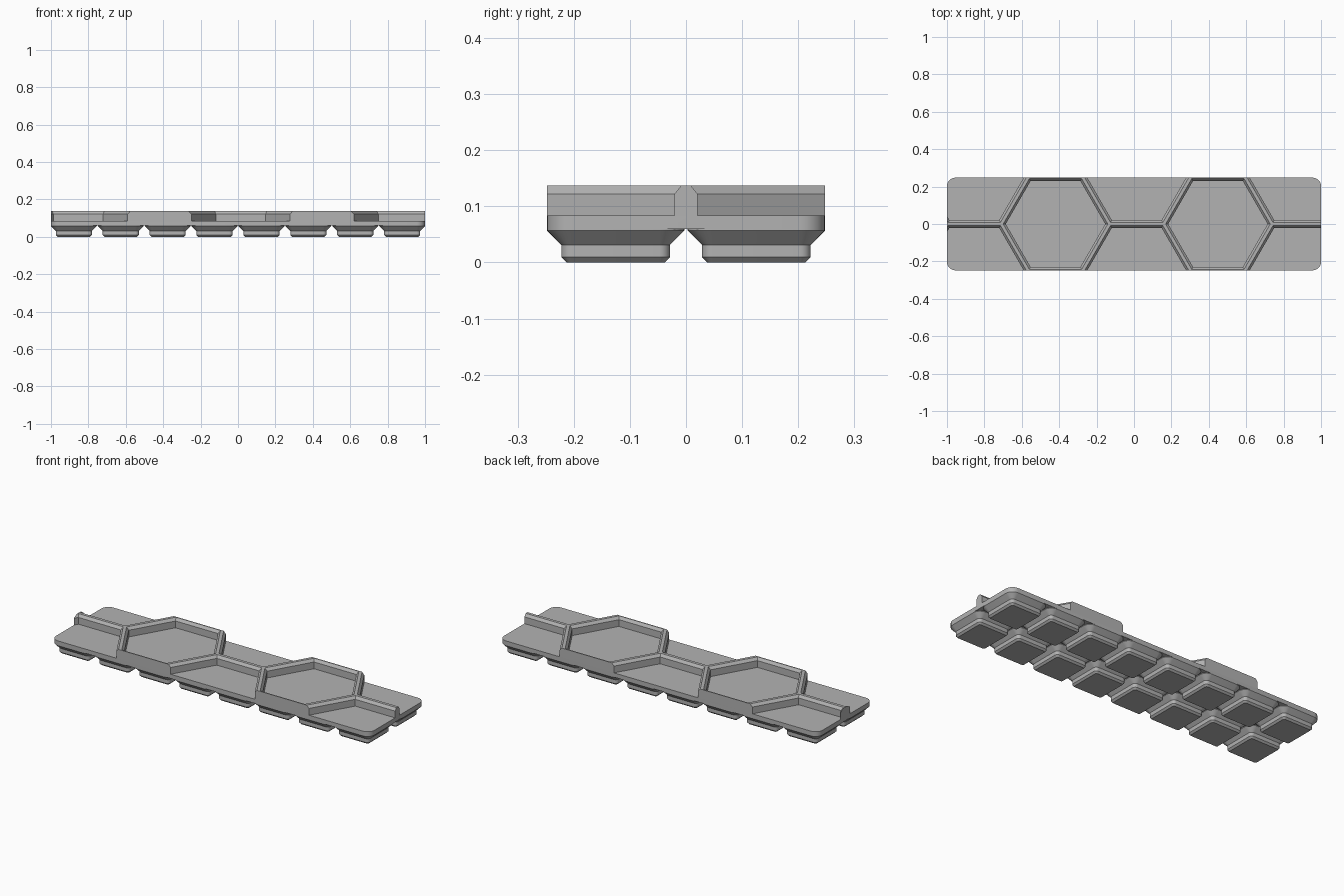
import bpy, bmesh, math

cube = bpy.data.objects.get("Cube")
if cube:
    bpy.data.objects.remove(cube, do_unlink=True)

PITCH = 0.2507           # spacing of the feet
GAP = 0.006              # clearance between neighbouring feet
COLS, ROWS = 8, 2
WIDTH, DEPTH = COLS * PITCH - GAP, ROWS * PITCH - GAP
CORNER = 0.0445
SLAB_BOTTOM, FLOOR, RIDGE_TOP = 0.0597, 0.0836, 0.137
APOTHEM = PITCH          # hexagon cell, centre to flat side
SHIFT = 0.0145           # hexagon pattern offset along x

grey = bpy.data.materials.new("plain grey")
grey.use_nodes = True
grey.diffuse_color = (0.45, 0.45, 0.45, 1)
grey.node_tree.nodes["Principled BSDF"].inputs["Base Color"].default_value = grey.diffuse_color


def rounded_rect(w, d, r, steps=8):
    """Outline of a rounded rectangle, counter-clockwise."""
    points = []
    for q, (sx, sy) in enumerate([(1, 1), (-1, 1), (-1, -1), (1, -1)]):
        for i in range(steps + 1):
            a = (q + i / steps) * math.pi / 2
            points.append((sx * (w / 2 - r) + r * math.cos(a),
                           sy * (d / 2 - r) + r * math.sin(a)))
    return points


def hexagon(apothem):
    radius = apothem / math.cos(math.pi / 6)
    return [(radius * math.cos(i * math.pi / 3), radius * math.sin(i * math.pi / 3))
            for i in range(6)]


def loft(bm, sections, centre=(0, 0), top=True):
    """Skin a stack of (outline, height) sections."""
    rings = [[bm.verts.new((x + centre[0], y + centre[1], z)) for x, y in outline]
             for outline, z in sections]
    for low, high in zip(rings, rings[1:]):
        for i in range(len(low)):
            j = (i + 1) % len(low)
            bm.faces.new((low[i], low[j], high[j], high[i]))
    bm.faces.new(rings[0][::-1])
    if top:
        bm.faces.new(rings[-1])


def make_object(name, bm):
    mesh = bpy.data.meshes.new(name)
    bm.to_mesh(mesh)
    bm.free()
    mesh.materials.append(grey)
    obj = bpy.data.objects.new(name, mesh)
    bpy.context.collection.objects.link(obj)
    return obj


def select_only(obj):
    bpy.ops.object.select_all(action='DESELECT')
    obj.select_set(True)
    bpy.context.view_layer.objects.active = obj


# Stepped feet: chamfer, straight wall, wide chamfer
foot_profile = [(0.0352, 0), (0.0257, 0.0095), (0.0257, 0.031),
                (0, 0.0567), (0, SLAB_BOTTOM)]
side = PITCH - GAP
for row in range(ROWS):
    for col in range(COLS):
        bm = bmesh.new()
        loft(bm, [(rounded_rect(side - 2 * inset, side - 2 * inset, CORNER - inset), z)
                  for inset, z in foot_profile],
             ((col - (COLS - 1) / 2) * PITCH, (row - (ROWS - 1) / 2) * PITCH), top=False)
        foot = make_object(f"foot_{row + 1}_{col + 1}", bm)
        select_only(foot)
        bpy.ops.object.shade_smooth_by_angle(angle=math.radians(30))

# Slab at full ridge height
bm = bmesh.new()
outline = rounded_rect(WIDTH, DEPTH, CORNER)
loft(bm, [(outline, SLAB_BOTTOM), (outline, RIDGE_TOP)])
tray = make_object("hexagon_tray", bm)

# Hexagonal pockets with flared rims leave the chamfered ridges
bm = bmesh.new()
pocket = [(0.0205, FLOOR), (0.0205, 0.122), (0.0085, RIDGE_TOP), (0.0053, 0.141)]
spacing = APOTHEM * math.sqrt(3)
for n in range(-2, 3):
    for y in ([0] if n % 2 else [-APOTHEM, APOTHEM]):
        loft(bm, [(hexagon(APOTHEM - inset), z) for inset, z in pocket],
             (SHIFT + n * spacing, y))
cutter = make_object("pocket_cutter", bm)
cutter.hide_render = True

cut = tray.modifiers.new("pockets", 'BOOLEAN')
cut.operation = 'DIFFERENCE'
cut.solver = 'EXACT'
cut.object = cutter
select_only(tray)
bpy.ops.object.modifier_apply(modifier=cut.name)
bpy.data.objects.remove(cutter, do_unlink=True)
bpy.ops.object.shade_smooth_by_angle(angle=math.radians(25))
